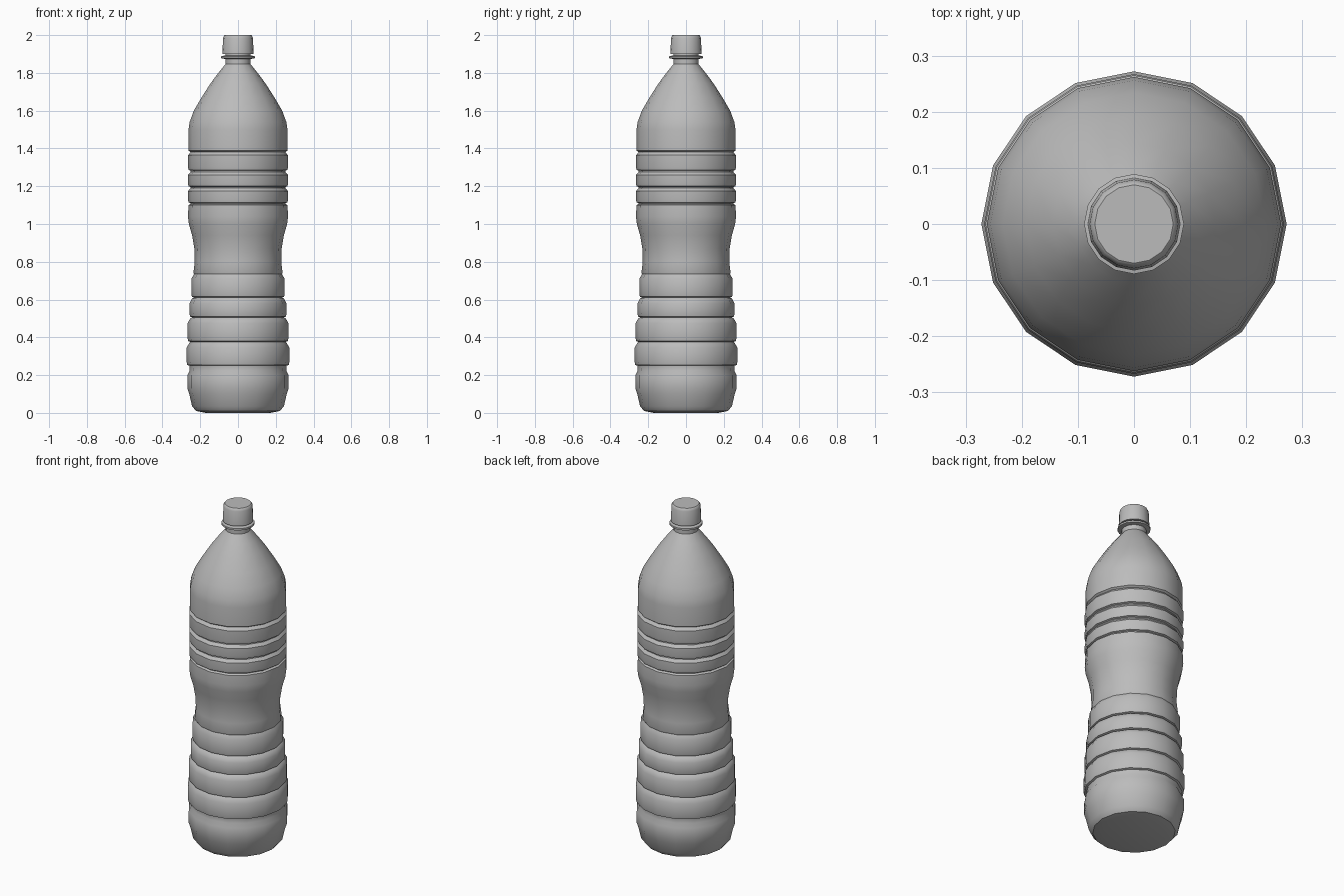
import bpy
import bmesh
from math import sin, cos, pi, radians

SIDES = 16

cube = bpy.data.objects.get("Cube")
if cube:
    bpy.data.objects.remove(cube, do_unlink=True)

# Single plain grey used on every part
grey = bpy.data.materials.new("plain grey")
grey.use_nodes = True
colour = (0.5, 0.5, 0.5, 1)
grey.diffuse_color = colour
grey.node_tree.nodes["Principled BSDF"].inputs["Base Color"].default_value = colour


def lathe(name, profile, close_bottom=True, close_top=True):
    """Revolve (radius, height) points, listed from bottom to top, around z."""
    mesh = bpy.data.meshes.new(name)
    bm = bmesh.new()
    rings = []
    for radius, height in profile:
        ring = []
        for i in range(SIDES):
            angle = 2 * pi * i / SIDES
            ring.append(bm.verts.new((radius * cos(angle), radius * sin(angle), height)))
        rings.append(ring)
    for low, high in zip(rings, rings[1:]):
        for i in range(SIDES):
            j = (i + 1) % SIDES
            bm.faces.new((low[i], low[j], high[j], high[i]))
    if close_bottom:
        bm.faces.new(rings[0][::-1])
    if close_top:
        bm.faces.new(rings[-1])
    bm.to_mesh(mesh)
    bm.free()
    mesh.materials.append(grey)
    obj = bpy.data.objects.new(name, mesh)
    bpy.context.collection.objects.link(obj)
    bpy.ops.object.select_all(action="DESELECT")
    obj.select_set(True)
    bpy.context.view_layer.objects.active = obj
    bpy.ops.object.shade_smooth_by_angle(angle=radians(32))
    return obj


def rib(bottom, top, radius, slope, depth=0.014):
    """A raised band: sharp step underneath, sloped shoulder leading into the next groove."""
    return [(radius - depth, bottom), (radius - 0.003, bottom + 0.004),
            (radius, bottom + 0.02), (radius, top - slope),
            (radius - depth, top)]


# Foot with a rounded base edge
profile = [(0.17, 0), (0.222, 0.01), (0.243, 0.035), (0.258, 0.1),
           (0.268, 0.13), (0.268, 0.2), (0.256, 0.224)]

# Lower grip ribs, narrowing towards the waist
for bottom, top, radius in [(0.25, 0.37, 0.272), (0.376, 0.5, 0.267),
                            (0.506, 0.605, 0.257), (0.611, 0.735, 0.247)]:
    profile += rib(bottom, top, radius, 0.025)

# Pinched waist
profile += [(0.236, 0.742), (0.229, 0.8), (0.231, 0.87), (0.243, 0.94),
            (0.26, 1.0), (0.265, 1.04), (0.262, 1.1), (0.25, 1.106)]

# Upper ribs, all the same width
for bottom, top in [(1.11, 1.19), (1.196, 1.276), (1.282, 1.38)]:
    profile += rib(bottom, top, 0.265, 0.016)

# Tapering shoulder up to the neck
profile += [(0.262, 1.388), (0.262, 1.5), (0.256, 1.54), (0.234, 1.6), (0.193, 1.67),
            (0.145, 1.745), (0.104, 1.8), (0.067, 1.846)]
lathe("bottle_body", profile, close_top=False)

# Neck and its collar
lathe("neck", [(0.066, 1.84), (0.066, 1.92)])
lathe("neck_collar", [(0.07, 1.874), (0.089, 1.878), (0.089, 1.888), (0.07, 1.892)])

# Screw cap, slightly tapered, with a bevelled top edge
lathe("screw_cap", [(0.083, 1.9), (0.079, 1.985), (0.074, 1.997), (0.07, 2)])
